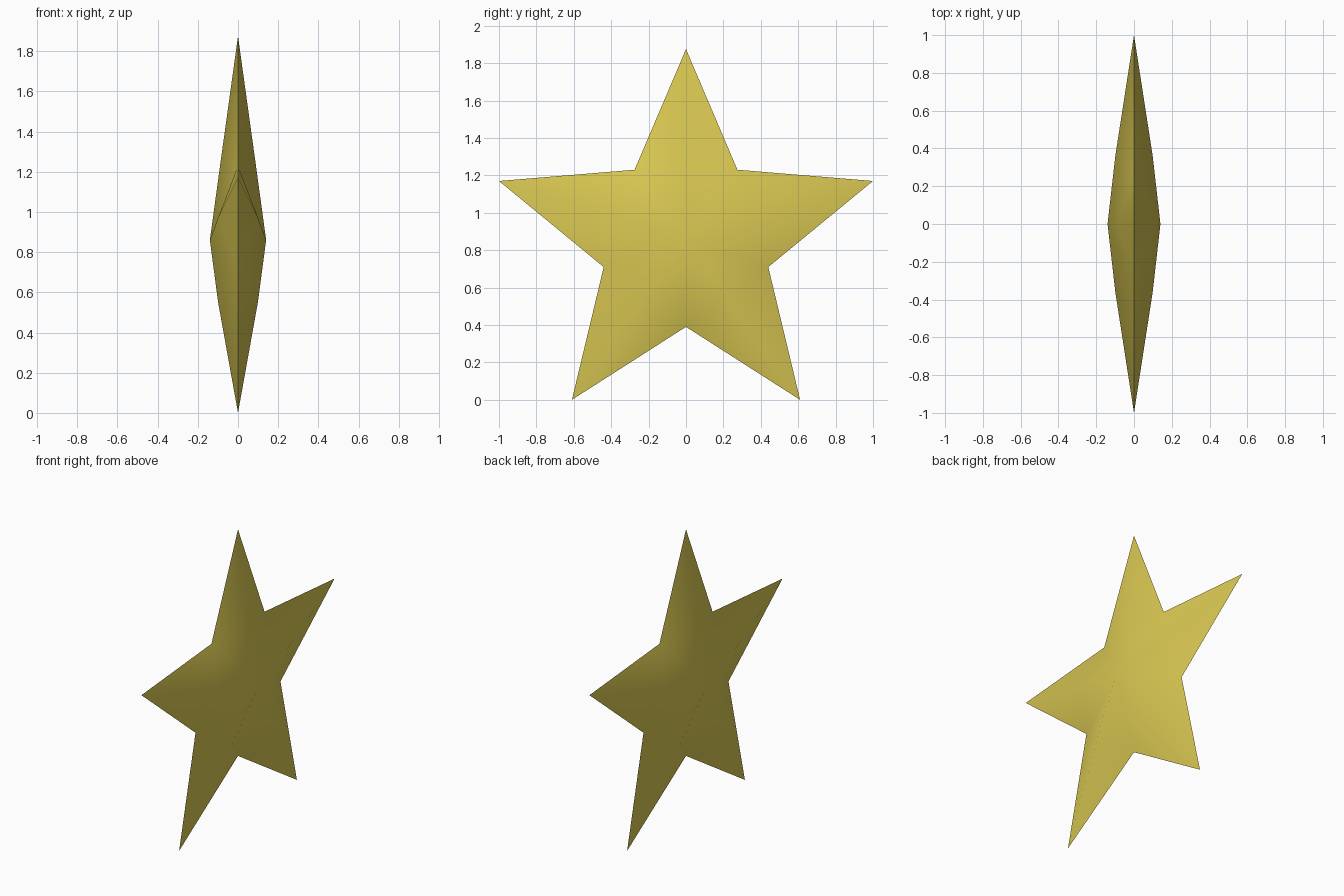
import bpy, bmesh

if "Cube" in bpy.data.objects:
    bpy.data.objects.remove(bpy.data.objects["Cube"])

# Colour
gold = bpy.data.materials.new("golden yellow")
gold.diffuse_color = (0.70, 0.58, 0.085, 1)
gold.use_nodes = True
gold.node_tree.nodes["Principled BSDF"].inputs["Base Color"].default_value = gold.diffuse_color

CENTRE_Z, HALF_DEPTH = 0.86, 0.14
# Right half of the outline (y, z), from the top tip to the bottom notch
half = [(0, 1.875), (0.275, 1.23), (1.0, 1.17), (0.44, 0.71), (0.61, 0.0), (0, 0.39)]
outline = half + [(-y, z) for y, z in half[-2:0:-1]]

bm = bmesh.new()
rim = [bm.verts.new((0, y, z)) for y, z in outline]
n = len(rim)

# Puffed face on each side: ridges run from the raised centre to every tip
for side in (1, -1):
    hub = bm.verts.new((side * HALF_DEPTH, 0, CENTRE_Z))
    for i in range(0, n, 2):
        tip, left, right = rim[i], rim[i - 1], rim[(i + 1) % n]
        t = 0.36
        x = 0.09 if i == 0 else 0.099
        mid = bm.verts.new((side * x, tip.co.y * t, CENTRE_Z + (tip.co.z - CENTRE_Z) * t))
        for a, b in ((left, tip), (tip, right), (right, hub), (hub, left)):
            bm.faces.new((mid, a, b))

bmesh.ops.recalc_face_normals(bm, faces=bm.faces)
# Smooth faces with a sharp rim
for f in bm.faces:
    f.smooth = True
for e in bm.edges:
    e.smooth = not all(abs(v.co.x) < 1e-6 for v in e.verts)

mesh = bpy.data.meshes.new("star")
bm.to_mesh(mesh)
bm.free()
mesh.materials.append(gold)
star = bpy.data.objects.new("star", mesh)
bpy.context.collection.objects.link(star)
